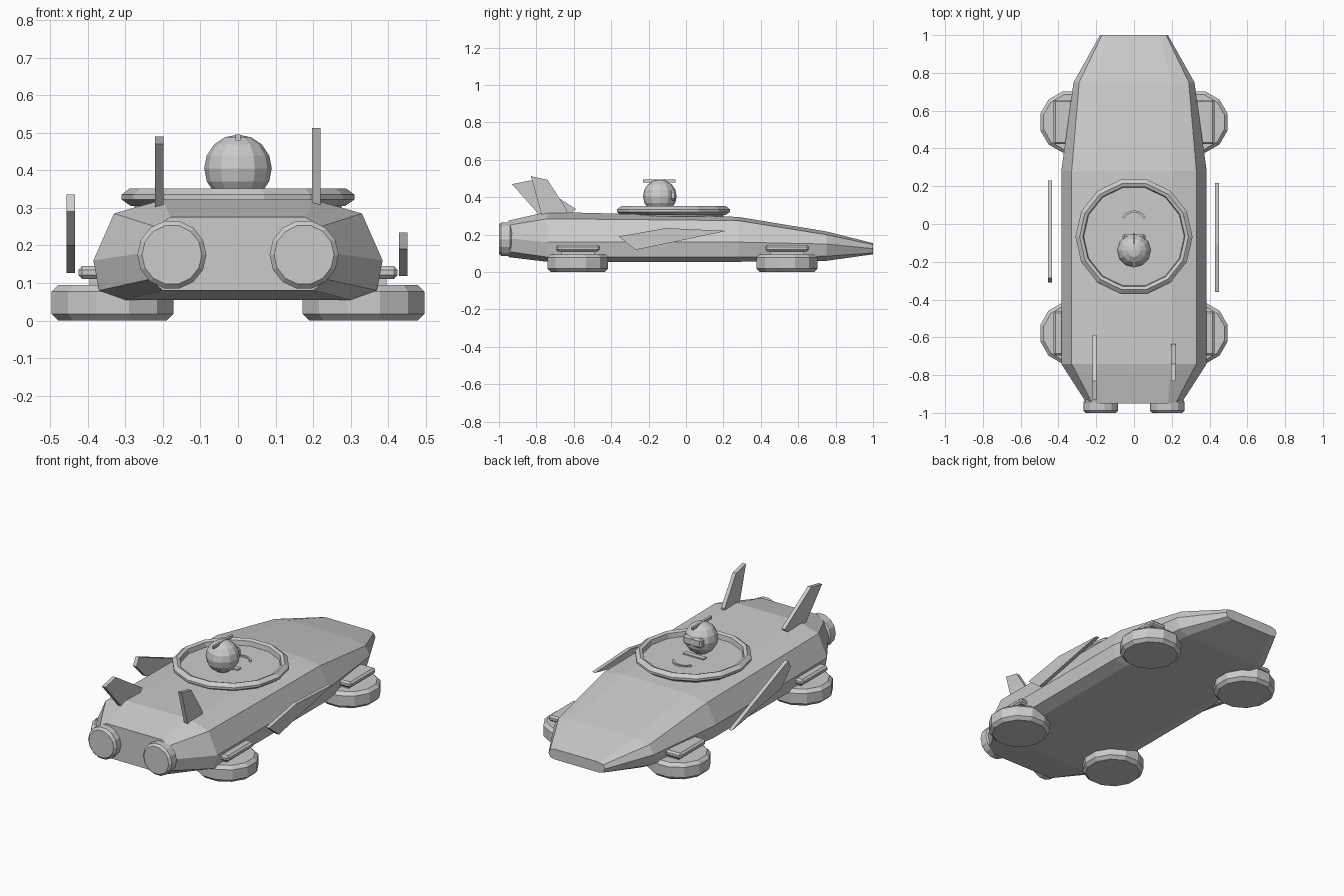
import bpy, bmesh, math
from mathutils import Matrix, Vector

cube = bpy.data.objects.get("Cube")
if cube:
    bpy.data.objects.remove(cube, do_unlink=True)

grey = bpy.data.materials.new("plain_grey")
grey.use_nodes = True
colour = (0.6, 0.6, 0.6, 1)
grey.diffuse_color = colour
grey.node_tree.nodes["Principled BSDF"].inputs["Base Color"].default_value = colour


def finish(name, bm, bevel=0):
    bmesh.ops.recalc_face_normals(bm, faces=bm.faces)
    mesh = bpy.data.meshes.new(name)
    bm.to_mesh(mesh)
    bm.free()
    mesh.materials.append(grey)
    obj = bpy.data.objects.new(name, mesh)
    bpy.context.collection.objects.link(obj)
    if bevel:
        mod = obj.modifiers.new("edge_bevel", "BEVEL")
        mod.width = bevel
        mod.segments = 1
        mod.limit_method = "ANGLE"
        mod.angle_limit = math.radians(50)
    return obj


def loft(name, rings, closed=False):
    """Skin a row of equal rings, capping the ends unless closed."""
    bm = bmesh.new()
    rows = [[bm.verts.new(p) for p in ring] for ring in rings]
    n = len(rows[0])
    pairs = list(zip(rows, rows[1:]))
    if closed:
        pairs.append((rows[-1], rows[0]))
    else:
        bm.faces.new(rows[0])
        bm.faces.new(rows[-1])
    for a, b in pairs:
        for i in range(n):
            j = (i + 1) % n
            bm.faces.new((a[i], a[j], b[j], b[i]))
    return finish(name, bm)


def box(name, centre, size, bevel=0):
    bm = bmesh.new()
    bmesh.ops.create_cube(bm, size=1, matrix=Matrix.Translation(centre) @ Matrix.Diagonal((*size, 1)))
    return finish(name, bm, bevel)


def drum(name, centre, radius, depth, sides, bevel=0, axis="Z"):
    bm = bmesh.new()
    turn = Matrix.Rotation(math.pi / 2, 4, "X") if axis == "Y" else Matrix.Identity(4)
    spin = Matrix.Rotation(math.pi / sides, 4, "Z")
    bmesh.ops.create_cone(bm, cap_ends=True, segments=sides, radius1=radius, radius2=radius,
                          depth=depth, matrix=Matrix.Translation(centre) @ turn @ spin)
    return finish(name, bm, bevel)


def plate(name, x, thick, outline):
    """Upright plate from a side outline of (y, z) points."""
    loft(name, [[(x + s * thick / 2, y, z) for y, z in outline] for s in (-1, 1)])


# Hull: half sections from top edge to bottom edge, mirrored
sections = [
    (-0.95, [(.18, .275), (.22, .25), (.25, .18), (.235, .11), (.2, .08)]),
    (-0.74, [(.2, .322), (.33, .285), (.385, .16), (.37, .08), (.3, .055)]),
    (0.28, [(.2, .295), (.33, .275), (.385, .16), (.37, .08), (.3, .055)]),
    (0.75, [(.2, .217), (.29, .2), (.32, .15), (.3, .085), (.25, .06)]),
    (1.0, [(.14, .155), (.17, .147), (.18, .125), (.17, .102), (.14, .095)]),
]
loft("hull", [[(x, y, z) for x, z in half] + [(-x, y, z) for x, z in reversed(half)]
              for y, half in sections])

# Cockpit rim and floor
cy = -0.067
rim = [(.285, .305), (.31, .322), (.31, .335), (.288, .352), (.27, .345), (.265, .312)]
sides = 14
loft("cockpit_rim", [[(r * math.cos(a), cy + r * math.sin(a), z) for r, z in rim]
                     for a in (math.tau * i / sides for i in range(sides))], closed=True)
drum("cockpit_floor", (0, cy, .308), .275, .02, sides)

# Driver head with crest, goggles and collar
head = Vector((0, -0.14, .405))
bm = bmesh.new()
bmesh.ops.create_uvsphere(bm, u_segments=12, v_segments=8, radius=.09, matrix=Matrix.Translation(head))
finish("driver_head", bm)
box("head_crest", (0, -.143, .487), (.012, .175, .016))
box("goggles", (0, -.07, .41), (.12, .035, .055), .01)
box("collar", (0, -.08, .321), (.13, .03, .008))

# Curved steering bar
arc = [math.radians(d) for d in range(30, 151, 20)]
loft("steering_bar", [[(r * math.cos(a), r * math.sin(a), z)
                       for r, z in ((.06, .314), (.072, .314), (.072, .326), (.06, .326))]
                      for a in arc])

# Thrusters, hover pods and pod mounts on both sides
for side, s in (("left", 1), ("right", -1)):
    drum(side + "_thruster", (s * .176, -.965, .175), .092, .07, 14, .012, "Y")
    for end, y in (("front", -.578), ("rear", .54)):
        drum(f"{side}_{end}_hover_pod", (s * .334, y, .0475), .168, .095, 12, .018)
        box(f"{side}_{end}_pod_strut", (s * .36, y, .1), (.07, .18, .04))
        box(f"{side}_{end}_pod_mount", (s * .375, y, .128), (.1, .235, .034), .01)

# Tail fins
plate("right_tail_fin", -.21, .022, [(-.93, .47), (-.83, .49), (-.588, .337), (-.63, .3), (-.78, .3)])
plate("left_tail_fin", .208, .022, [(-.83, .513), (-.74, .493), (-.635, .33), (-.64, .3), (-.77, .3)])

# Side blades
plate("right_side_blade", -.445, .022, [(-.31, .29), (-.285, .335), (.23, .127), (-.22, .2)])
plate("left_side_blade", .44, .022, [(-.36, .19), (-.107, .235), (.217, .22), (-.27, .118)])
